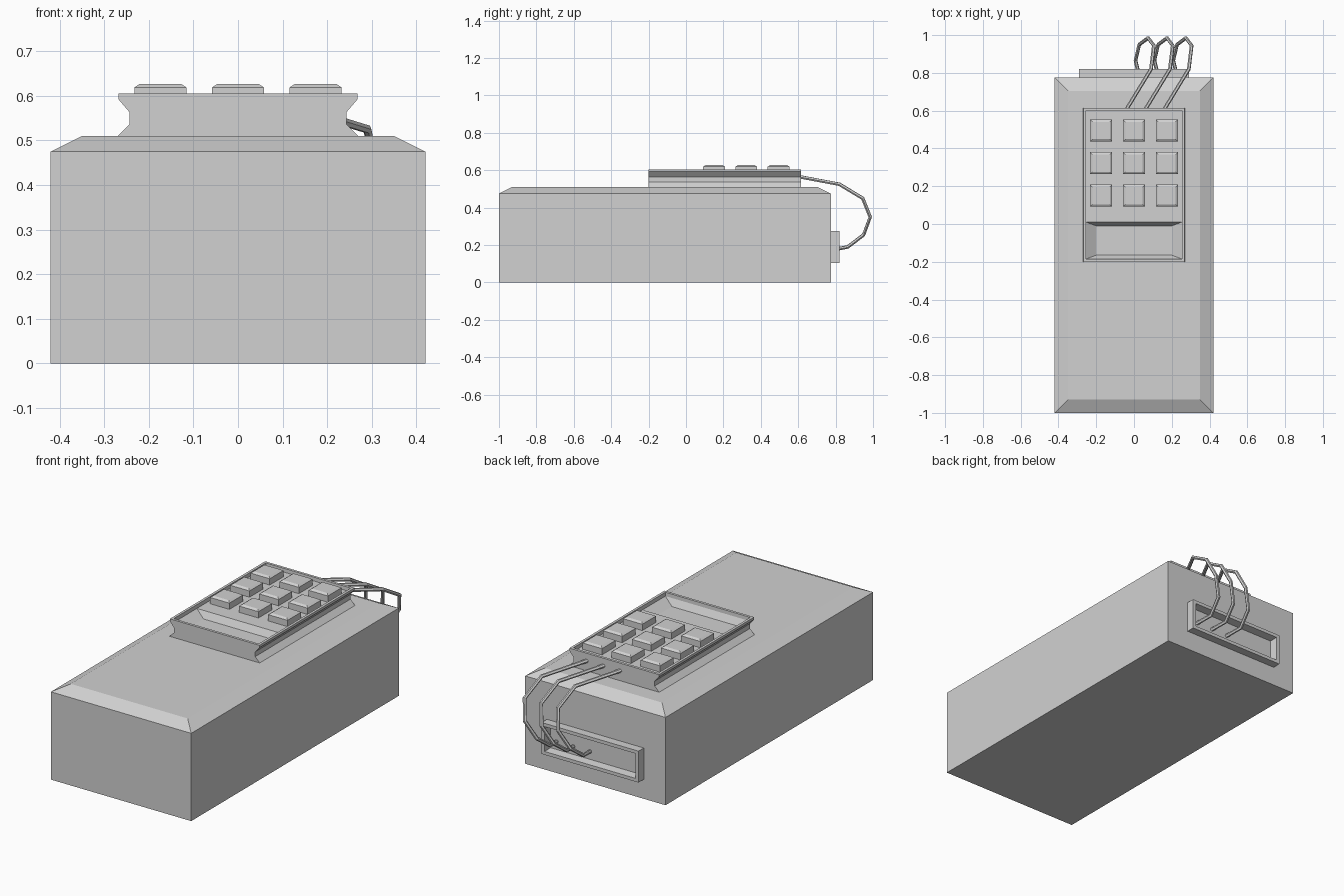
import bpy, bmesh
from mathutils import Vector

cube = bpy.data.objects.get("Cube")
if cube:
    bpy.data.objects.remove(cube, do_unlink=True)

GREY = (0.64, 0.64, 0.64, 1)
mat = bpy.data.materials.new("plain_grey")
mat.use_nodes = True
mat.diffuse_color = GREY
mat.node_tree.nodes["Principled BSDF"].inputs["Base Color"].default_value = GREY


def finish(name, bm):
    bmesh.ops.recalc_face_normals(bm, faces=bm.faces)
    mesh = bpy.data.meshes.new(name)
    bm.to_mesh(mesh)
    bm.free()
    mesh.materials.append(mat)
    obj = bpy.data.objects.new(name, mesh)
    bpy.context.collection.objects.link(obj)
    return obj


def prism(outline, y0, y1):
    """Extrude an (x, z) outline along y."""
    bm = bmesh.new()
    face = bm.faces.new([bm.verts.new((x, y0, z)) for x, z in outline])
    out = bmesh.ops.extrude_face_region(bm, geom=[face])["geom"]
    for v in out:
        if isinstance(v, bmesh.types.BMVert):
            v.co.y = y1
    bmesh.ops.recalc_face_normals(bm, faces=bm.faces)
    return bm


def box(x0, x1, y0, y1, z0, z1):
    return prism([(x0, z0), (x1, z0), (x1, z1), (x0, z1)], y0, y1)


def furthest(bm, axis):
    return max(bm.faces, key=lambda f: f.calc_center_median()[axis])


def step(bm, face, width, move=(0, 0, 0)):
    """Inset a face and shift the inner face; it stays the same face."""
    bmesh.ops.inset_individual(bm, faces=[face], thickness=width, use_even_offset=True)
    for v in face.verts:
        v.co += Vector(move)


# Main body with sloped top edges
bm = box(-0.42, 0.42, -1, 0.775, 0, 0.475)
step(bm, furthest(bm, 2), 0.07, (0, 0, 0.035))
finish("body", bm)

# Keypad housing with waisted sides
half = [(0.27, 0.51), (0.243, 0.537), (0.243, 0.563), (0.268, 0.592), (0.268, 0.605)]
bm = prism(half + [(-x, z) for x, z in reversed(half)], -0.2, 0.615)
top = furthest(bm, 2)
step(bm, top, 0.014)
step(bm, top, 0.001, (0, 0, -0.02))
# Split the tray floor and sink the display area
bmesh.ops.bisect_plane(bm, geom=[top, *top.edges, *top.verts], dist=1e-5,
                       plane_co=(0, 0.01, 0), plane_no=(0, 1, 0))
bm.normal_update()
display = min((f for f in bm.faces if f.normal.z > 0.9 and abs(f.calc_center_median().z - 0.585) < 0.002),
              key=lambda f: f.calc_center_median().y)
step(bm, display, 0.02, (0, 0, -0.035))
for v in display.verts:
    v.co.x = 0.2 if v.co.x > 0 else -0.2
finish("keypad_housing", bm)

# Nine buttons
for row, y in enumerate((0.15, 0.322, 0.495)):
    for col, x in enumerate((-0.174, 0, 0.174)):
        bm = box(x - 0.058, x + 0.058, y - 0.058, y + 0.058, 0.58, 0.619)
        step(bm, furthest(bm, 2), 0.012, (0, 0, 0.008))
        finish(f"button_{row + 1}_{col + 1}", bm)

# Rear socket frame
bm = box(-0.29, 0.29, 0.77, 0.82, 0.105, 0.275)
back = furthest(bm, 1)
step(bm, back, 0.018)
step(bm, back, 0.006, (0, -0.042, 0))
finish("rear_socket", bm)

# Three wires looping from the keypad to the socket
path = [(-0.04, 0.607, 0.565), (0.09, 0.82, 0.525), (0.105, 0.945, 0.45), (0.075, 0.985, 0.35),
        (0.028, 0.95, 0.255), (0.008, 0.865, 0.19), (0.03, 0.775, 0.172)]
for i in range(3):
    curve = bpy.data.curves.new(f"wire_{i + 1}", "CURVE")
    curve.dimensions = "3D"
    curve.bevel_depth = 0.01
    curve.bevel_resolution = 1
    curve.use_fill_caps = True
    spline = curve.splines.new("POLY")
    spline.points.add(len(path) - 1)
    for p, (x, y, z) in zip(spline.points, path):
        p.co = (x + 0.1 * i, y, z, 1)
    spline.use_smooth = False
    curve.materials.append(mat)
    bpy.context.collection.objects.link(bpy.data.objects.new(f"wire_{i + 1}", curve))
